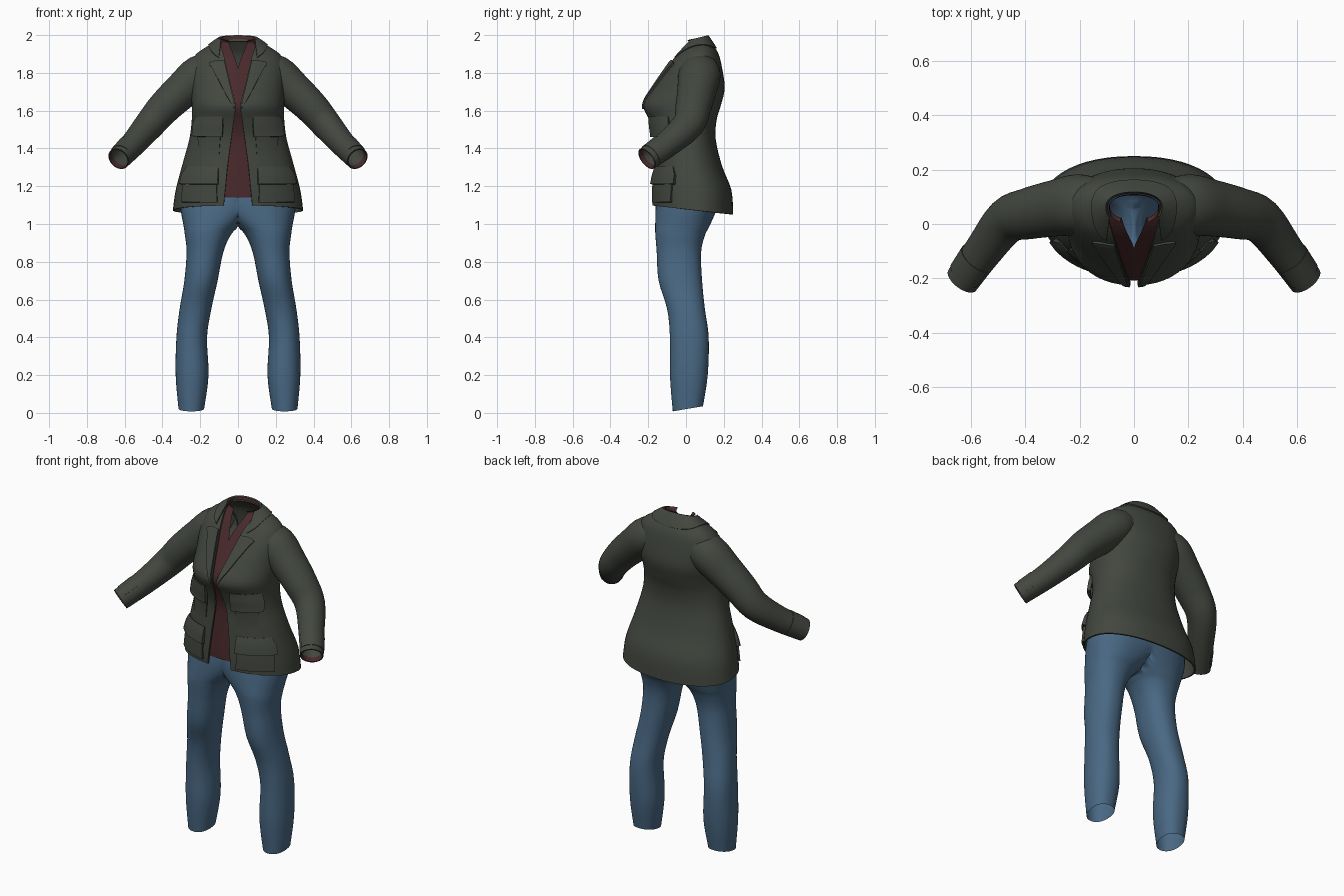
import bpy, bmesh, math
from mathutils import Vector
from mathutils.bvhtree import BVHTree

SEGMENTS = 48

cube = bpy.data.objects.get("Cube")
if cube:
    bpy.data.objects.remove(cube, do_unlink=True)


def material(name, *colour):
    mat = bpy.data.materials.new(name)
    mat.use_nodes = True
    mat.diffuse_color = (*colour, 1)
    shader = mat.node_tree.nodes["Principled BSDF"]
    shader.inputs["Base Color"].default_value = (*colour, 1)
    shader.inputs["Roughness"].default_value = 0.9
    return mat


green = material("dark_green_cloth", .055, .063, .05)
maroon = material("maroon_cloth", .066, .022, .024)
blue = material("blue_denim", .067, .14, .23)


def spline(rows, steps=4):
    """Smoothly interpolate between rows of parameters."""
    rows = [Vector(r) for r in rows]
    out = []
    for i in range(len(rows) - 1):
        a, b, c = rows[max(i - 1, 0)], rows[i], rows[i + 1]
        d = rows[min(i + 2, len(rows) - 1)]
        for s in range(steps):
            t = s / steps
            out.append(b + (c - a) * (t / 2)
                       + (a * 2 - b * 5 + c * 4 - d) * (t * t / 2)
                       + (b * 3 - a - c * 3 + d) * (t ** 3 / 2))
    return out + [rows[-1]]


def ring(z, width, front, back, gap=0, tilt=0):
    """Rounded cross-section, open by a gap at the front."""
    power = 2.2
    middle = front + (back - front) * .55
    ratio = min(max(gap, 0) / width, 1)
    start = math.asin(ratio ** (power / 2))
    points = []
    for i in range(SEGMENTS + 1):
        a = start + (2 * math.pi - 2 * start) * i / SEGMENTS
        s, c = math.sin(a), math.cos(a)
        x = width * math.copysign(abs(s) ** (2 / power), s)
        depth = middle - front if c > 0 else back - middle
        y = middle - depth * math.copysign(abs(c) ** (2 / power), c)
        points.append(Vector((x, y, z + tilt * y)))
    return points


def tube(rows):
    """Round rings that follow a path of x, y, z, radius."""
    path = spline(rows)
    rings = []
    for i, row in enumerate(path):
        centre = row.xyz
        along = (path[min(i + 1, len(path) - 1)].xyz - path[max(i - 1, 0)].xyz).normalized()
        u = Vector((0, 1, 0)).cross(along).normalized()
        v = along.cross(u)
        angles = [2 * math.pi * j / SEGMENTS for j in range(SEGMENTS + 1)]
        rings.append([centre + row.w * (u * math.cos(a) + v * 1.06 * math.sin(a)) for a in angles])
    return rings


def scaled(rings, factor):
    out = []
    for points in rings:
        centre = sum(points[:-1], Vector()) / (len(points) - 1)
        out.append([centre + (p - centre) * factor for p in points])
    return out


def loft(name, rings, mat, thickness=0, mirror=False):
    """Skin a grid of points, row by row."""
    n = len(rings[0])
    faces = [(i * n + j, i * n + j + 1, (i + 1) * n + j + 1, (i + 1) * n + j)
             for i in range(len(rings) - 1) for j in range(n - 1)]
    mesh = bpy.data.meshes.new(name)
    mesh.from_pydata([p for r in rings for p in r], [], faces)
    bm = bmesh.new()
    bm.from_mesh(mesh)
    # Remove walls lying on the centre plane, then close seams
    inner = [f for f in bm.faces if all(abs(v.co.x) < 1e-5 for v in f.verts)]
    bmesh.ops.delete(bm, geom=inner, context="FACES")
    bmesh.ops.remove_doubles(bm, verts=bm.verts, dist=1e-5)
    bm.to_mesh(mesh)
    bm.free()
    mesh.materials.append(mat)
    mesh.shade_smooth()
    obj = bpy.data.objects.new(name, mesh)
    bpy.context.collection.objects.link(obj)
    if mirror:
        obj.modifiers.new("mirror", "MIRROR")
    if thickness:
        solid = obj.modifiers.new("cloth", "SOLIDIFY")
        solid.thickness = thickness
        solid.offset = -1
        split = obj.modifiers.new("sharp_edges", "EDGE_SPLIT")
        split.split_angle = math.radians(45)
    return obj


# Jacket body: height, half width, front, back, front gap, tilt
body = [
    (1.078, .345, -.18, .25, .076, -.11),
    (1.18, .33, -.18, .24, .068, 0),
    (1.31, .296, -.17, .19, .055, 0),
    (1.45, .258, -.165, .157, .036, 0),
    (1.55, .245, -.195, .162, .022, 0),
    (1.63, .245, -.226, .185, .013, 0),
    (1.72, .25, -.175, .205, .034, 0),
    (1.82, .255, -.108, .192, .058, 0),
    (1.89, .228, -.06, .175, .074, .02),
    (1.927, .175, -.025, .15, .086, .08),
    (1.95, .112, 0, .125, .096, .2),
]
jacket = loft("jacket_body", [ring(*r) for r in spline(body)], green, .009)
surface = BVHTree.FromPolygons([v.co for v in jacket.data.vertices],
                               [p.vertices for p in jacket.data.polygons])

# Shirt front inside the jacket, with a small V at the neck
inset = .018
shirt = []
for z, width, front, back, gap, tilt in body[1:]:
    shirt.append((max(z, 1.18), width - inset, front + inset, back - inset,
                  max(0, z - 1.84) * .42, tilt))
shirt.insert(0, (1.14, .315, -.164, .225, 0, 0))
shirt.append((1.972, .092, -.002, .11, .05, .22))
shirt_rings = [ring(*r) for r in spline(shirt)]
loft("shirt_front", [r[:SEGMENTS // 4] for r in shirt_rings], maroon, mirror=True)
loft("shirt_collar", shirt_rings[-4:], maroon)

# Sleeves with cuff straps and the shirt edge showing in the cuffs
arm = tube([
    (.12, .075, 1.82, .085),
    (.2, .072, 1.79, .105),
    (.29, .058, 1.712, .098),
    (.39, .038, 1.617, .089),
    (.467, .012, 1.527, .08),
    (.552, -.095, 1.427, .068),
    (.632, -.207, 1.345, .061),
])
loft("sleeves", arm, green, .006, mirror=True)
loft("shirt_cuffs", scaled(arm[-2:], .87), maroon, mirror=True)
strap = [r[SEGMENTS // 4:-SEGMENTS // 4] for r in scaled(arm[-4:-1], 1.05)]
loft("cuff_straps", strap, green, .008, mirror=True)


# Collar: a fold round the neck whose outer edge lies on the shoulders
def lifted(p, height):
    spot, normal, *_ = surface.find_nearest(p)
    return spot + normal * height if (p - spot).dot(normal) < height else p


edge = ring(1.93, .15, -.085, .162, .1)
for p in edge:
    p.z += .6 * min(0, p.y - .03)
edge = [lifted(p, .007) for p in edge]
fold = ring(1.97, .104, -.005, .118, .09, .25)
lining = ring(1.945, .098, 0, .112, .088, .2)
slope = []
for t in (.33, .67):
    slope.append([a.lerp(b, t) + Vector((0, 0, .002)) for a, b in zip(edge, fold)])
loft("collar", [edge, *slope, fold, lining], green, .006)


# Patches of cloth laid on the jacket: height, inner x, outer x, lift
def patch(name, rows, thickness):
    grid = []
    for z, x_in, x_out, lift in spline(rows):
        line = []
        for j in range(13):
            x = x_in + (x_out - x_in) * j / 12
            spot, normal, *_ = surface.ray_cast((x, -1, z), (0, 1, 0))
            if spot is None:
                spot, normal, *_ = surface.find_nearest((x, -.1, z))
            line.append(spot + normal * lift)
        grid.append(line)
    loft(name, grid, green, thickness, mirror=True)


patch("lapels", [
    (1.61, .014, .02, .008),
    (1.68, .029, .062, .01),
    (1.76, .048, .103, .011),
    (1.82, .062, .135, .011),
    (1.848, .068, .15, .011),
    (1.862, .071, .112, .009),
], .012)
patch("chest_pockets", [(1.36, .1, .205, .003), (1.5, .09, .21, .01)], .014)
patch("chest_flaps", [(1.465, .08, .222, .03), (1.52, .078, .224, .021), (1.57, .082, .222, .005)], .02)
patch("hip_pockets", [(1.115, .11, .295, .01), (1.26, .112, .28, .011)], .02)
patch("hip_flaps", [(1.21, .104, .295, .021), (1.26, .103, .286, .016), (1.305, .105, .268, .005)], .02)

# Trousers: height, half width, front, back, leg centre, tilt
leg = [
    (.02, .068, -.07, .09, .247, .17),
    (.2, .087, -.085, .115, .243, 0),
    (.4, .081, -.085, .12, .245, 0),
    (.55, .084, -.1, .1, .225, 0),
    (.7, .088, -.145, .085, .196, 0),
    (.85, .097, -.155, .08, .175, 0),
    (.94, .121, -.162, .1, .16, 0),
    (.99, .15, -.163, .125, .138, 0),
    (1.1, .24, -.16, .17, .065, 0),
    (1.2, .285, -.15, .18, 0, 0),
    (1.3, .25, -.135, .15, 0, 0),
]
trousers = []
for z, width, front, back, centre, tilt in spline(leg):
    points = ring(z, width, front, back, 0, tilt)
    trousers.append([Vector((max(p.x + centre, 0), p.y, p.z)) for p in points])
loft("trousers", trousers, blue, mirror=True)
